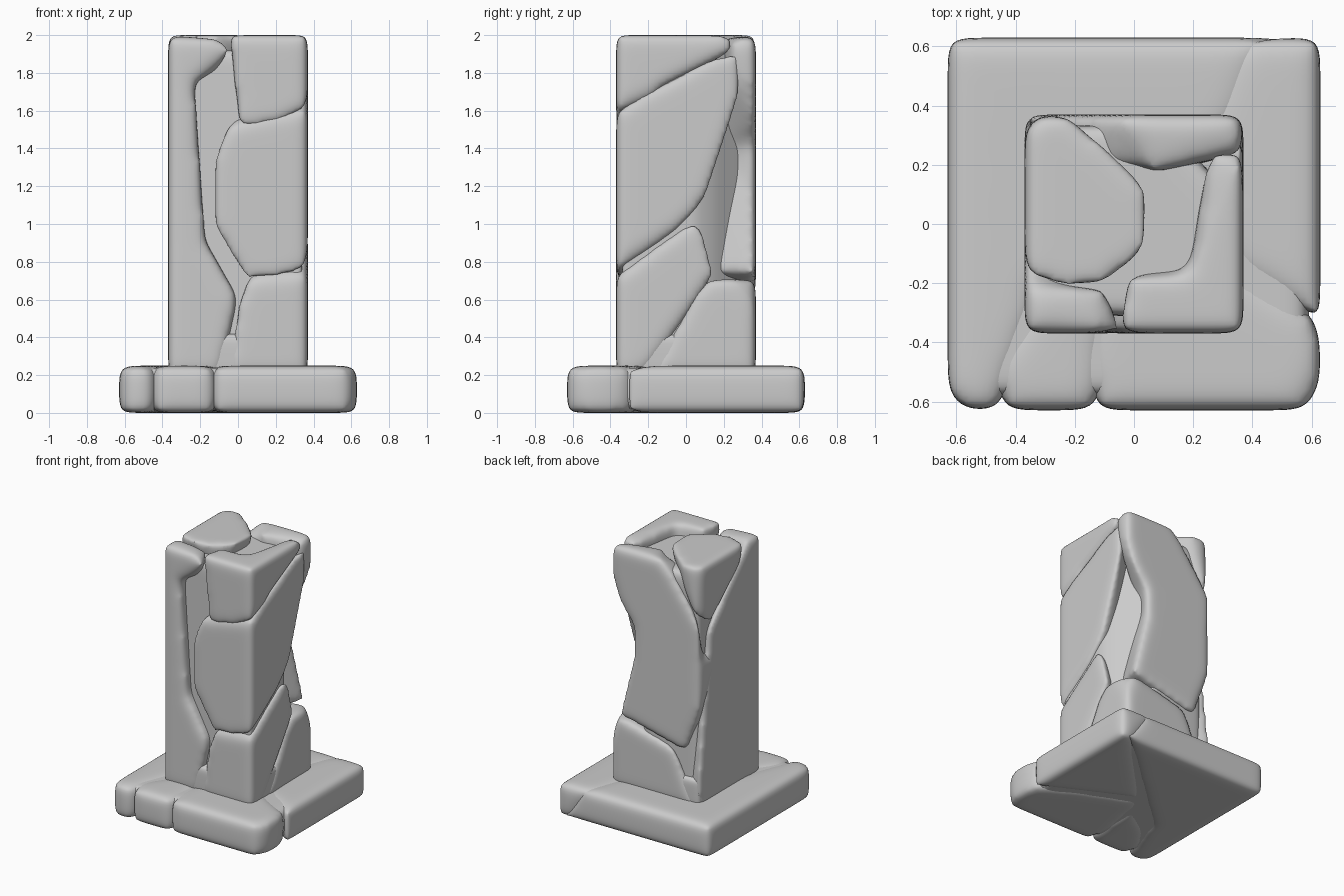
import bpy, bmesh

if "Cube" in bpy.data.objects:
    bpy.data.objects.remove(bpy.data.objects["Cube"])

P = 0.37    # pillar half width
B = 0.63    # plinth half width


def stone(name, *hulls, soft=34, voxel=0.02):
    """Weathered block: fused convex chunks, remeshed and softened."""
    bm = bmesh.new()
    for pts in hulls:
        vs = [bm.verts.new(p) for p in pts]
        r = bmesh.ops.convex_hull(bm, input=vs)
        junk = {v for v in r["geom_interior"] + r["geom_unused"]
                if isinstance(v, bmesh.types.BMVert)}
        bmesh.ops.delete(bm, geom=list(junk), context='VERTS')
    bmesh.ops.recalc_face_normals(bm, faces=bm.faces)
    me = bpy.data.meshes.new(name)
    bm.to_mesh(me)
    bm.free()
    ob = bpy.data.objects.new(name, me)
    bpy.context.collection.objects.link(ob)
    rm = ob.modifiers.new("fuse", 'REMESH')
    rm.mode = 'VOXEL'
    rm.voxel_size = voxel
    rm.use_smooth_shade = True
    sm = ob.modifiers.new("wear", 'SMOOTH')
    sm.factor = 0.5
    sm.iterations = soft
    return ob


def level(z, *poly):
    return [(x, y, z) for x, y in poly]


def slab(poly, z0, z1):
    return level(z0, *poly) + level(z1, *poly)


def front(pts, d=0.0):   # (x, z) points on the front face, sunk by d
    return [(x, -P + d, z) for x, z in pts]


def back(pts, d=0.0):
    return [(x, P - d, z) for x, z in pts]


def right(pts, d=0.0):   # (y, z) points on the right face
    return [(P - d, y, z) for y, z in pts]


def left(pts, d=0.0):
    return [(-P + d, y, z) for y, z in pts]


# plinth: back-left slab, right slab, two front blocks over a sunken bed
base = dict(soft=40, voxel=.024)
stone("plinth_back_slab",
      slab([(-B, -.57), (-.57, -B), (-.46, -B), (-.5, -.46), (-.33, -.3),
            (-.3, B), (-B, B)], 0, .25),
      level(.25, (-.5, B), (.43, B), (.32, .3), (0, 0), (-.4, -.28))
      + level(0, (-.5, B), (.6, B), (-.05, .04), (-.4, -.28)), **base)
stone("plinth_right_slab",
      level(.25, (.36, B), (B, B), (B, -.32), (.37, -.17), (.25, .3))
      + level(0, (.54, B), (B, B), (B, -.32), (-.05, .02)), **base)
stone("plinth_front_block",
      slab([(-.13, -B), (.58, -B), (B, -.54), (B, -.4), (.61, -.31),
            (.36, -.16), (-.08, .02), (-.16, -.42)], 0, .25), **base)
stone("plinth_small_block",
      slab([(-.44, -B), (-.13, -B), (-.1, -.5), (-.08, -.1), (-.35, -.28),
            (-.48, -.47)], 0, .25), **base)
stone("plinth_bed", slab([(-.6, -.58), (.59, -.58), (.6, .6), (-.6, .6)],
                         .01, .24), **base)

# recessed pillar core, cut away on the back right corner
stone("pillar_core",
      slab([(-.32, -.29), (-.05, -.29), (.34, -.34), (.34, .05), (.28, .15),
            (.16, .28), (.1, .34), (-.33, .33)], .2, 1.92))
stone("pillar_foot", slab([(-.36, -.36), (.36, -.36), (.36, .36), (-.36, .36)],
                          .2, .42))

# tall stone on the front left corner
face = left([(-P, .2), (.36, .2), (.37, .45), (.24, 1.52), (-.15, 1.84),
             (-.22, 2), (-P, 2)])
stone("front_left_stone",
      face + front([(-.24, 1.95), (-.25, 1.2), (-.18, .9), (-.12, .2)])
      + left([(.32, .3), (.22, 1.4), (-.2, 1.9)], .12),
      front([(-P, 2), (-.1, 1.98), (-.03, 1.93), (-.2, 1.78), (-P, 1.7)])
      + [(-.1, -.21, 1.97), (-P, -.2, 2), (-.1, -.25, 1.8), (-P, -.22, 1.7)],
      front([(-P, .2), (-.09, .2), (0, .61), (-.16, .89), (-P, .9)])
      + front([(-P, .2), (-.09, .2), (0, .61), (-.16, .89), (-P, .9)], .18))

# right-hand stones, stacked on the front right corner
stone("front_top_stone",
      front([(-.05, 2), (.0, 1.7), (.0, 1.51), (.2, 1.52), (P, 1.61), (P, 2)])
      + right([(-P, 2), (-.15, 2), (-.15, 1.7)])
      + [(-.03, -.18, 2), (.05, -.14, 1.6)],
      right([(-.3, 1.64), (-.3, 2), (.24, 2), (.24, 1.91)])
      + [(.25, .25, 1.98), (.18, -.2, 2), (.18, -.2, 1.7), (.25, .18, 1.88)])
stone("front_middle_stone",
      front([(-.14, 1.32), (-.07, 1.51), (.27, 1.52), (P, 1.59), (P, .8),
             (.28, .72), (.04, .69), (-.14, 1.0)])
      + front([(-.08, 1.3), (-.08, 1.0)], .15)
      + right([(-P, 1.6), (-.2, 1.71), (.17, 1.9), (.29, 1.92), (.3, 1.7),
               (.11, 1.13), (-.02, .99), (-P, .77)])
      + right([(.22, 1.8), (.06, 1.15)], .16))
stone("front_lower_stone",
      front([(-.01, .56), (.04, .7), (.28, .72), (P, .69), (P, .2), (-.06, .2)])
      + right([(-P, .73), (-.28, .75), (.03, 1.02), (.09, 1.0), (.16, .74),
               (-.16, .28), (-.23, .2)])
      + right([(.03, .9), (.08, .7), (-.2, .22)], .17)
      + front([(.05, .6), (.03, .2)], .17))

# back stones
stone("back_low_stone",
      right([(-.2, .2), (.06, .66), (.13, .72), (.24, .71), (.34, .58), (P, .2)])
      + back([(.3, .71), (.2, .7), (-.15, .61), (-.35, .2), (P, .2), (P, .5)])
      + [(.2, .1, .66), (.1, -.1, .2), (-.2, .22, .4)])
stone("back_main_stone",
      back([(.31, .73), (-.24, .6), (-P, .95), (-P, 1.3), (.16, 1.35)])
      + back([(.24, .74), (-.24, .64), (-P, 1.3), (.11, 1.35)], .26),
      back([(-P, 1.0), (-P, 1.57), (-.17, 1.85), (-.04, 2), (.2, 2),
            (.18, 1.3), (.2, 1.0)])
      + back([(-.3, 1.1), (-.1, 1.9), (.1, 1.96), (.13, 1.3)], .18),
      back([(0, 2), (.35, 2), (P, 1.92), (P, 1.76), (.31, 1.58), (.1, 1.3)])
      + [(P, .24, 1.97), (.05, .17, 1.98), (.1, .17, 1.35), (.35, .24, 1.76)])

# flat capstone on the top left
stone("top_left_stone",
      level(2, (-P, .32), (-.31, P), (-.21, .36), (-.1, .24), (.05, .13),
            (.04, -.09), (-.09, -.2), (-.22, -.22), (-P, -.17))
      + left([(.3, 1.59), (.22, 1.54), (-.14, 1.85)])
      + back([(-.33, 1.64), (-.26, 1.8)])
      + [(0, .1, 1.84), (0, -.08, 1.84), (-.1, -.17, 1.84)])
